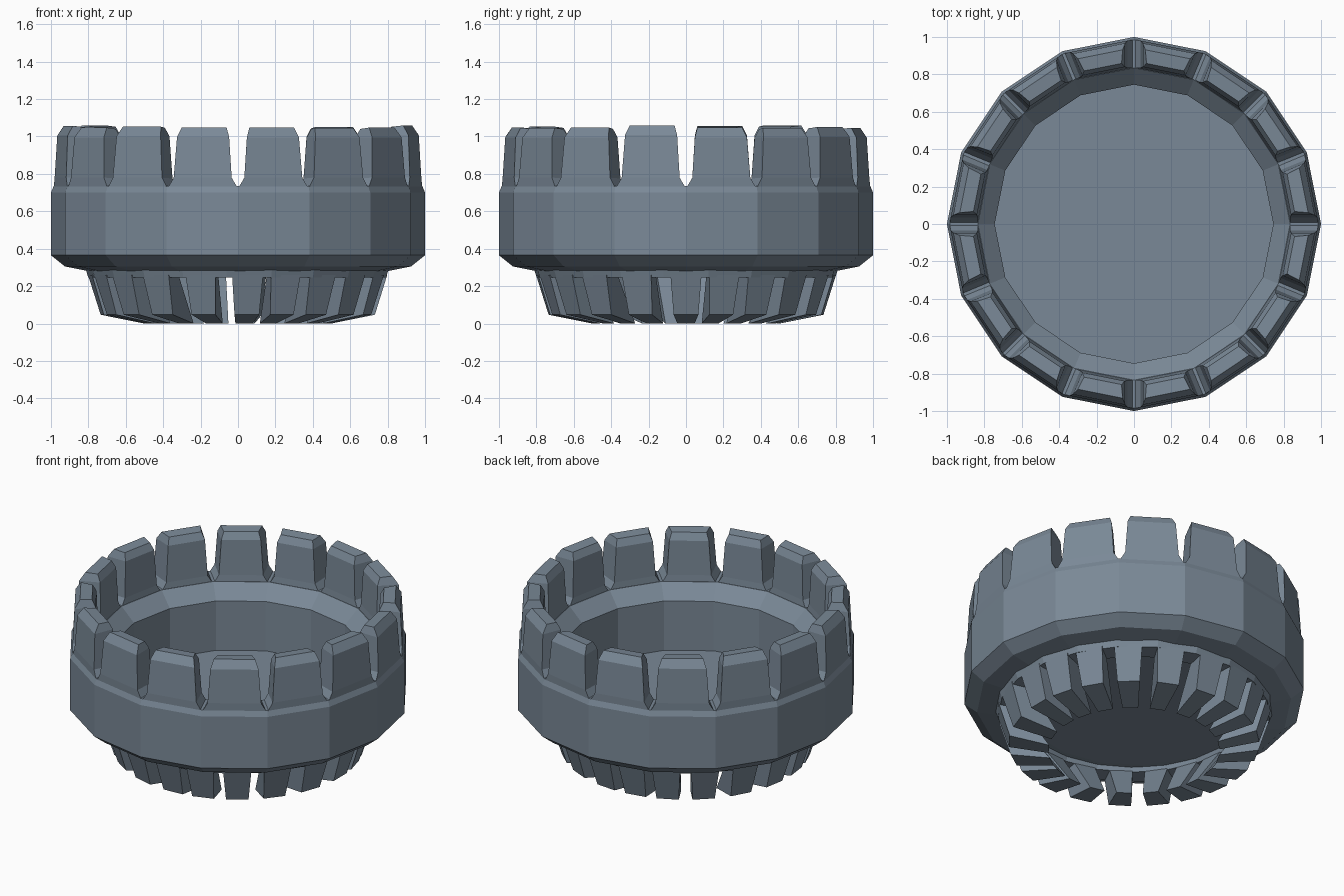
import bpy, bmesh, math, random

if "Cube" in bpy.data.objects:
    bpy.data.objects.remove(bpy.data.objects["Cube"])

random.seed(4)
slate = bpy.data.materials.new("slate_grey")
slate.diffuse_color = (0.195, 0.25, 0.31, 1)
slate.use_nodes = True
slate.node_tree.nodes["Principled BSDF"].inputs["Base Color"].default_value = slate.diffuse_color


def finish(bm, name):
    bmesh.ops.recalc_face_normals(bm, faces=bm.faces)
    mesh = bpy.data.meshes.new(name)
    bm.to_mesh(mesh)
    bm.free()
    mesh.materials.append(slate)
    bpy.context.collection.objects.link(bpy.data.objects.new(name, mesh))


def lathe(name, profile, sides, phase=0.0, closed=False):
    """Spin (radius, z) points; open profiles get capped at both ends."""
    bm = bmesh.new()
    loops = []
    for r, z in profile:
        loops.append([bm.verts.new((r * math.cos(phase + math.tau * i / sides),
                                    r * math.sin(phase + math.tau * i / sides), z))
                      for i in range(sides)])
    pairs = list(zip(loops, loops[1:]))
    if closed:
        pairs.append((loops[-1], loops[0]))
    else:
        bm.faces.new(loops[0])
        bm.faces.new(loops[-1])
    for a, b in pairs:
        for i in range(sides):
            j = (i + 1) % sides
            bm.faces.new((a[i], a[j], b[j], b[i]))
    finish(bm, name)


def tooth_ring(name, angles, sections, wobble=0.0):
    """Sections: (outer radius, z, half width, inner radius, z, half width)."""
    bm = bmesh.new()
    for a in angles:
        c, s = math.cos(a), math.sin(a)
        lift = random.uniform(-wobble, wobble)
        loops = []
        for n, (ro, zo, wo, ri, zi, wi) in enumerate(sections):
            dz = lift if n >= 2 else 0
            corners = ((ro, -wo, zo), (ro, wo, zo), (ri, wi, zi), (ri, -wi, zi))
            loops.append([bm.verts.new((r * c - t * s, r * s + t * c, z + dz))
                          for r, t, z in corners])
        bm.faces.new(loops[0])
        bm.faces.new(loops[-1])
        for p, q in zip(loops, loops[1:]):
            for i in range(4):
                j = (i + 1) % 4
                bm.faces.new((p[i], p[j], q[j], q[i]))
    finish(bm, name)


# Wide bowl body with a flat floor and chamfered inner lip
lathe("bowl_body", [(0.745, 0.33), (0.745, 0.65), (0.835, 0.735), (0.985, 0.735),
                    (1.0, 0.70), (1.0, 0.365), (0.925, 0.305), (0.80, 0.28),
                    (0.64, 0.27)], 16)

# Sixteen chunky crown teeth on the rim, with V notches between them
crown_angles = [math.tau * (k + 0.5) / 16 for k in range(16)]
tooth_ring("crown_teeth", crown_angles, [
    (0.967, 0.725, 0.190, 0.82, 0.725, 0.160),
    (0.968, 0.78, 0.158, 0.825, 0.775, 0.130),
    (0.957, 1.00, 0.142, 0.833, 1.00, 0.116),
    (0.925, 1.052, 0.122, 0.855, 1.045, 0.102)], wobble=0.008)

# Solid band that the foot teeth hang from
lathe("foot_band", [(0.818, 0.30), (0.800, 0.245), (0.68, 0.245), (0.66, 0.30)],
      21, math.pi / 21, closed=True)

# Twenty-one foot teeth leaning inward, spaced a little unevenly
foot_angles = []
for k in range(21):
    a = math.tau * k / 21
    foot_angles.append(a - math.radians(4) * abs(math.sin(2 * a)))
tooth_ring("foot_teeth", foot_angles, [
    (0.798, 0.26, 0.083, 0.68, 0.26, 0.068),
    (0.732, 0.047, 0.066, 0.50, 0.0, 0.046)])
